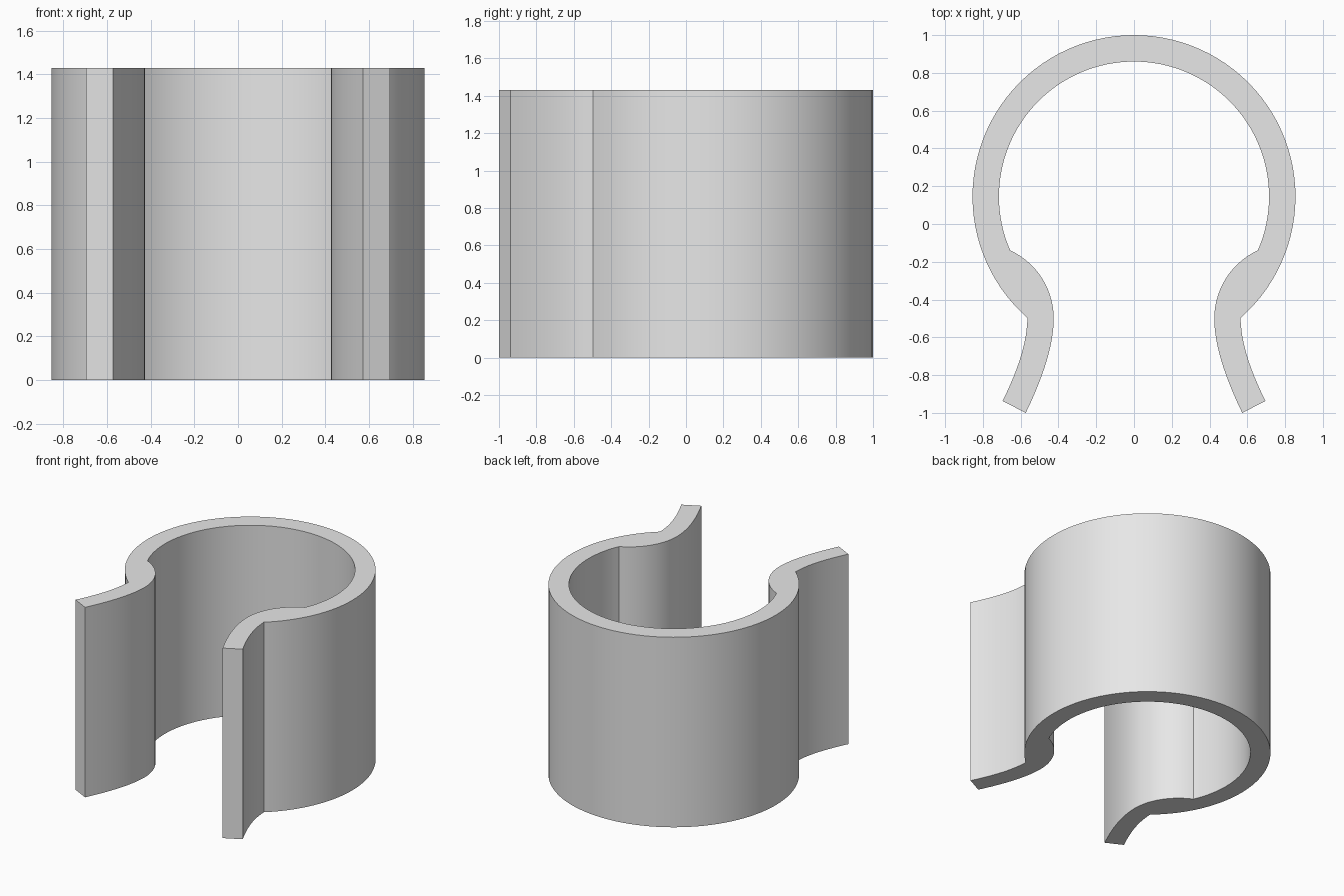
import bpy, bmesh, math

if "Cube" in bpy.data.objects:
    bpy.data.objects.remove(bpy.data.objects["Cube"])

HEIGHT = 1.43
CENTRE_Y, R_OUT, R_IN = 0.145, 0.855, 0.715


def arc(cx, cy, r, a0, a1, n):
    """Points along a circular arc, angles in radians."""
    return [(cx + r * math.cos(a0 + (a1 - a0) * i / n),
             cy + r * math.sin(a0 + (a1 - a0) * i / n)) for i in range(n + 1)]


def bend(p, c, q, n):
    """Points along a quadratic curve from p to q with control point c."""
    return [tuple((1 - t) ** 2 * p[k] + 2 * t * (1 - t) * c[k] + t * t * q[k] for k in (0, 1))
            for t in (i / n for i in range(n + 1))]


# Half of the clip outline, from the back of the ring round the arm and back
top = math.pi / 2
outer_ring = arc(0, CENTRE_Y, R_OUT, top, math.atan2(-0.645, 0.565), 40)
outer_flare = bend((0.565, -0.5), (0.565, -0.675), (0.696, -0.937), 12)
inner_flare = bend((0.573, -1.0), (0.425, -0.695), (0.425, -0.5), 12)
throat = arc(0.822, -0.5, 0.397, math.pi, math.atan2(0.36, -0.167), 14)
inner_ring = arc(0, CENTRE_Y, R_IN, math.atan2(-0.285, 0.655), top, 40)
half = outer_ring + outer_flare[1:] + inner_flare + throat[1:] + inner_ring[1:]

# Mirror the half outline into a closed loop
outline = half + [(-x, y) for x, y in reversed(half[1:-1])]

# Extrude the outline into the clip
bm = bmesh.new()
base = bm.faces.new([bm.verts.new((x, y, 0)) for x, y in outline])
result = bmesh.ops.extrude_face_region(bm, geom=[base], use_keep_orig=True)
raised = [v for v in result["geom"] if isinstance(v, bmesh.types.BMVert)]
bmesh.ops.translate(bm, verts=raised, vec=(0, 0, HEIGHT))
bmesh.ops.recalc_face_normals(bm, faces=bm.faces)
mesh = bpy.data.meshes.new("spring_clip")
bm.to_mesh(mesh)
bm.free()

clip = bpy.data.objects.new("spring_clip", mesh)
bpy.context.collection.objects.link(clip)

grey = bpy.data.materials.new("light_grey")
grey.diffuse_color = (0.8, 0.8, 0.8, 1)
grey.use_nodes = True
grey.node_tree.nodes["Principled BSDF"].inputs["Base Color"].default_value = grey.diffuse_color
mesh.materials.append(grey)

# Smooth curved walls, crisp corners
bpy.context.view_layer.objects.active = clip
clip.select_set(True)
bpy.ops.object.shade_smooth_by_angle(angle=math.radians(25))
